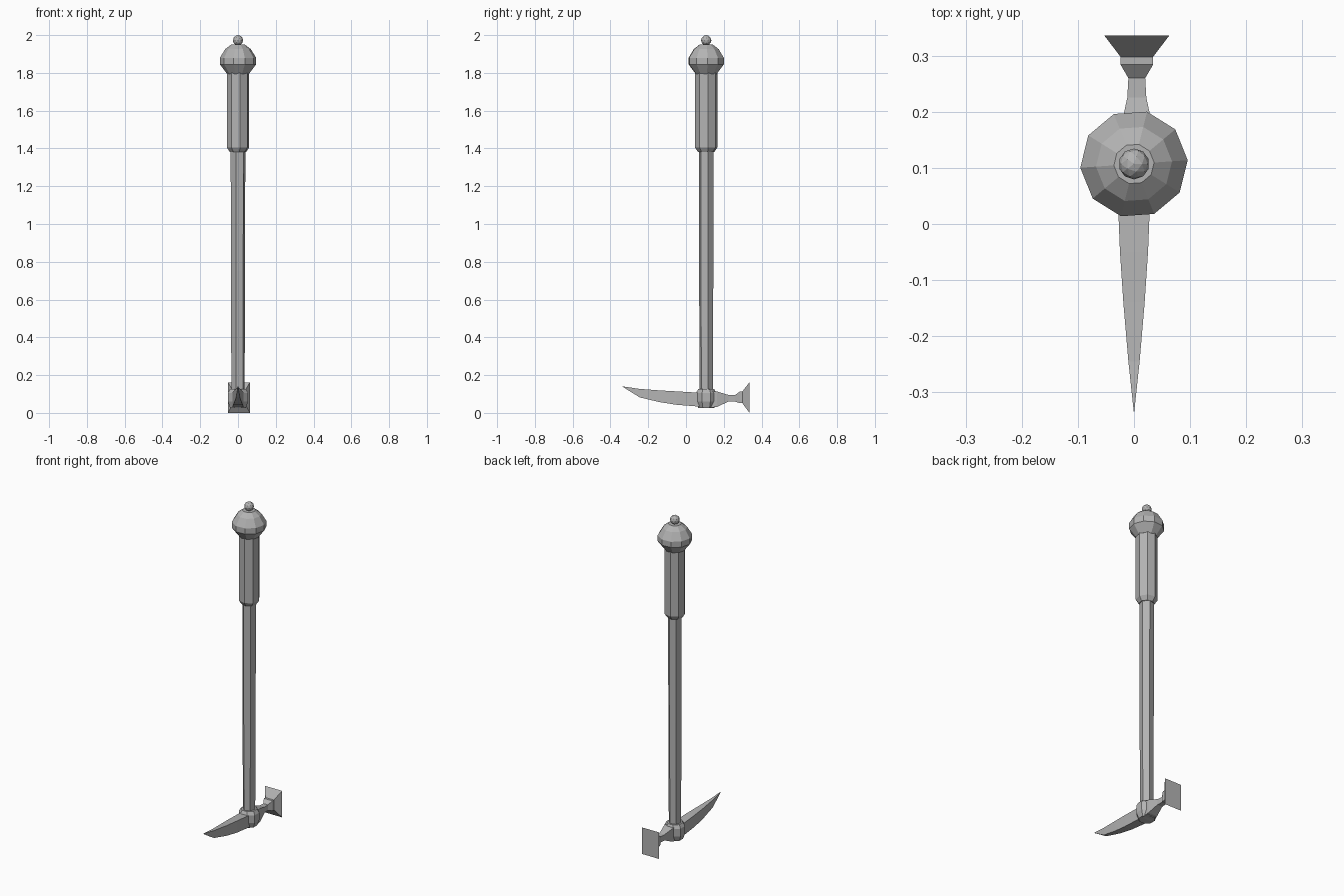
import bpy, bmesh
from math import sin, cos, radians, tau

cube = bpy.data.objects.get("Cube")
if cube:
    bpy.data.objects.remove(cube, do_unlink=True)

AXIS_Y = 0.107  # the handle stands a little behind the centre

steel = bpy.data.materials.new("plain grey")
steel.use_nodes = True
GREY = (0.45, 0.45, 0.45, 1)
steel.diffuse_color = GREY
steel.node_tree.nodes["Principled BSDF"].inputs["Base Color"].default_value = GREY


def finish(name, bm):
    bmesh.ops.recalc_face_normals(bm, faces=bm.faces)
    mesh = bpy.data.meshes.new(name)
    bm.to_mesh(mesh)
    bm.free()
    mesh.materials.append(steel)
    obj = bpy.data.objects.new(name, mesh)
    bpy.context.collection.objects.link(obj)
    return obj


def skin(name, rings):
    """Join rings of points into a closed, flat-faced solid."""
    bm = bmesh.new()
    loops = [[bm.verts.new(p) for p in ring] for ring in rings]
    n = len(loops[0])
    for a, b in zip(loops, loops[1:]):
        for i in range(n):
            j = (i + 1) % n
            bm.faces.new((a[i], a[j], b[j], b[i]))
    bm.faces.new(loops[0])
    bm.faces.new(loops[-1])
    return finish(name, bm)


def turned(name, profile, sides, turn=0):
    """Faceted solid from (radius, z) pairs around the handle axis."""
    angles = [radians(turn) + tau * i / sides for i in range(sides)]
    return skin(name, [[(r * cos(a), AXIS_Y + r * sin(a), z) for a in angles]
                       for r, z in profile])


def beam(name, sections, x=0):
    """Rectangular bar along y from (y, half width, bottom, top) sections."""
    return skin(name, [[(x - w, y, lo), (x + w, y, lo), (x + w, y, hi), (x - w, y, hi)]
                       for y, w, lo, hi in sections])


# Handle
turned("shaft", [(0.036, 0.1), (0.039, 0.75), (0.040, 1.39)], 6, 15)
turned("grip", [(0.043, 1.38), (0.060, 1.405), (0.060, 1.81)], 8, 10)
turned("pommel", [(0.058, 1.795), (0.096, 1.845), (0.096, 1.88),
                  (0.068, 1.926), (0.036, 1.95)], 10, 4)

# Small ball on the pommel
bm = bmesh.new()
bmesh.ops.create_icosphere(bm, subdivisions=2, radius=0.0275)
bmesh.ops.translate(bm, verts=bm.verts, vec=(0, AXIS_Y, 1.9725))
finish("pommel_ball", bm)

# Head: socket, curved pick and flared hammer
turned("socket", [(0.046, 0.126), (0.058, 0.106), (0.058, 0.06), (0.046, 0.027)], 8, 22.5)
beam("pick", [(0.10, 0.030, 0.034, 0.108), (0.05, 0.029, 0.035, 0.108),
              (-0.05, 0.025, 0.043, 0.114), (-0.14, 0.019, 0.057, 0.119),
              (-0.245, 0.010, 0.082, 0.127), (-0.335, 0.0004, 0.138, 0.140)])
beam("hammer", [(0.11, 0.032, 0.025, 0.118), (0.165, 0.030, 0.032, 0.113),
                (0.225, 0.017, 0.060, 0.095), (0.26, 0.015, 0.060, 0.094),
                (0.284, 0.029, 0.052, 0.113), (0.298, 0.029, 0.052, 0.113),
                (0.336, 0.058, 0.0, 0.162)], 0.005)
